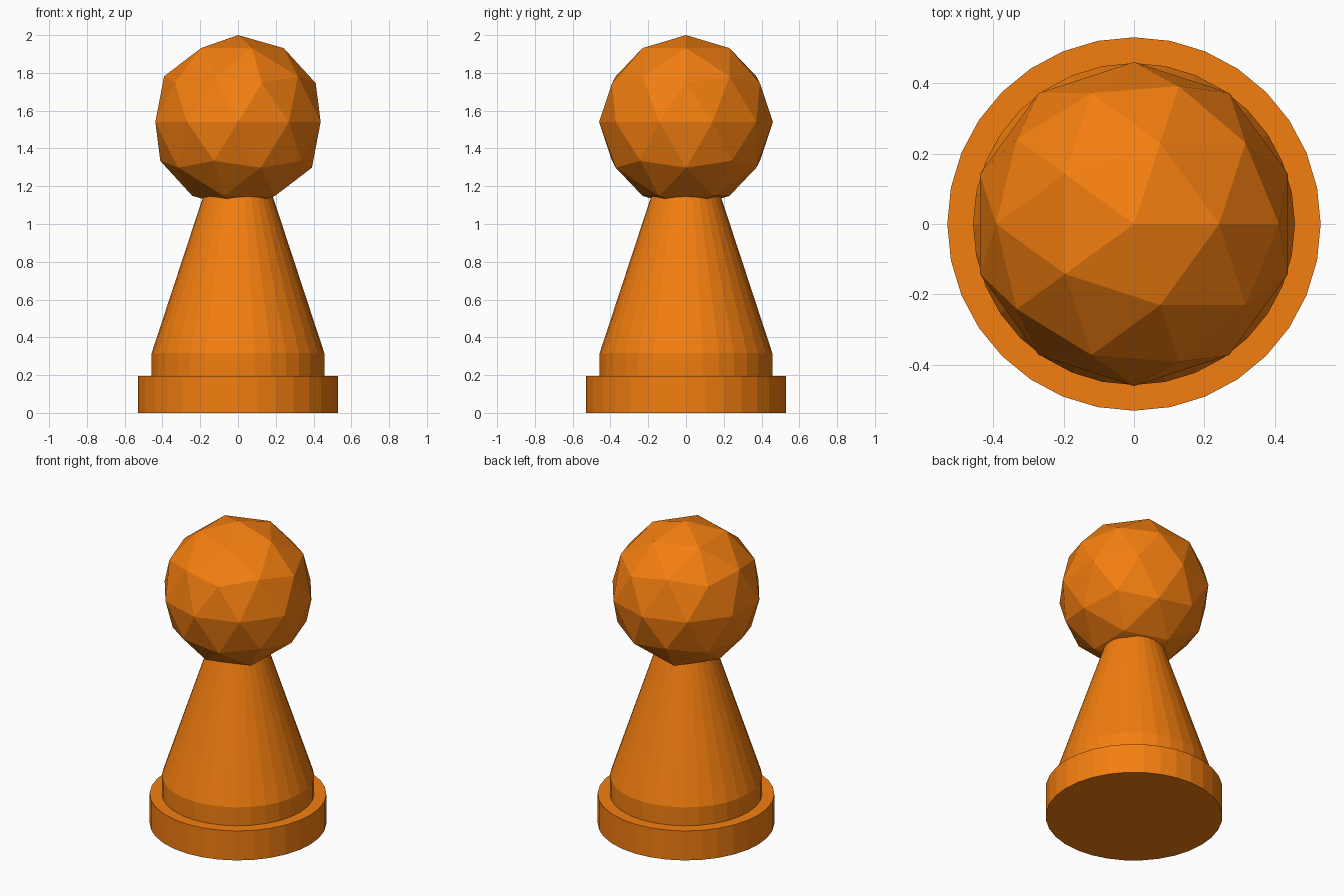
import bpy, bmesh, math

if "Cube" in bpy.data.objects:
    bpy.data.objects.remove(bpy.data.objects["Cube"])

SIDES = 32

orange = bpy.data.materials.new("orange")
orange.diffuse_color = (0.9, 0.21, 0.005, 1)
orange.use_nodes = True
orange.node_tree.nodes["Principled BSDF"].inputs["Base Color"].default_value = orange.diffuse_color


def finish(name, bm):
    """Turn a bmesh into a flat-shaded, coloured object."""
    bmesh.ops.recalc_face_normals(bm, faces=bm.faces)
    mesh = bpy.data.meshes.new(name)
    bm.to_mesh(mesh)
    bm.free()
    mesh.materials.append(orange)
    obj = bpy.data.objects.new(name, mesh)
    bpy.context.collection.objects.link(obj)
    return obj


def lathe(name, profile):
    """Turn a (radius, height) profile around z and cap both ends."""
    bm = bmesh.new()
    rings = []
    for r, z in profile:
        rings.append([bm.verts.new((r * math.cos(2 * math.pi * i / SIDES),
                                    r * math.sin(2 * math.pi * i / SIDES), z))
                      for i in range(SIDES)])
    for low, high in zip(rings, rings[1:]):
        for i in range(SIDES):
            j = (i + 1) % SIDES
            bm.faces.new((low[i], low[j], high[j], high[i]))
    bm.faces.new(rings[0][::-1])
    bm.faces.new(rings[-1])
    return finish(name, bm)


# Stepped base disc, short collar and tapering neck
lathe("body", [(0.53, 0), (0.53, 0.195), (0.457, 0.195),
               (0.457, 0.317), (0.178, 1.165)])

# Low-poly ball head resting on the neck
bm = bmesh.new()
bmesh.ops.create_icosphere(bm, subdivisions=2, radius=0.46)
head = finish("head", bm)
head.location.z = 1.54
